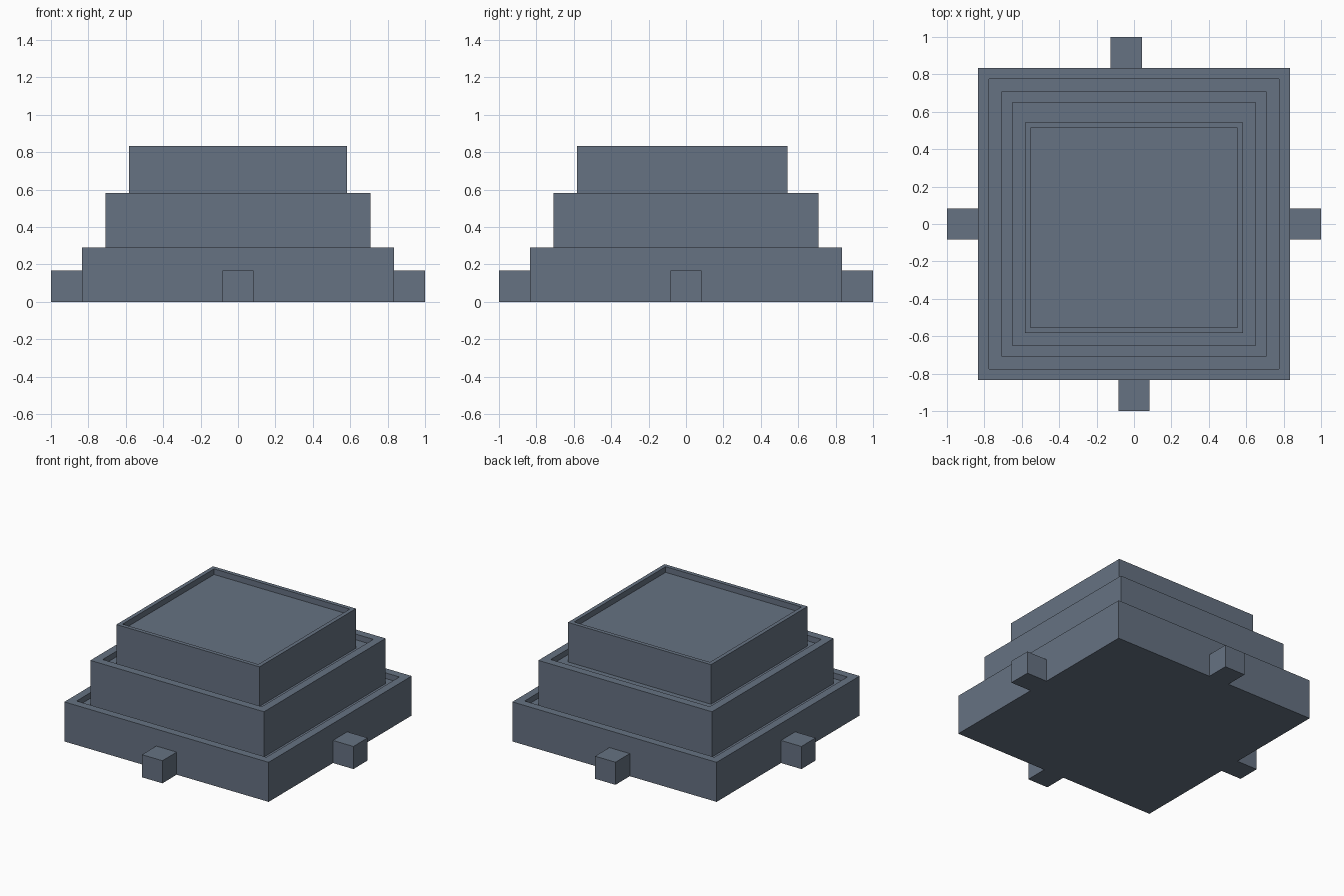
import bpy
import bmesh
from mathutils import Vector

if "Cube" in bpy.data.objects:
    bpy.data.objects.remove(bpy.data.objects["Cube"])

U = 1 / 24  # grid unit: the model is 48 units long

slate = bpy.data.materials.new("slate grey")
slate.diffuse_color = (0.133, 0.168, 0.223, 1)
slate.use_nodes = True
slate.node_tree.nodes["Principled BSDF"].inputs["Base Color"].default_value = slate.diffuse_color


def block(name, x0, x1, y0, y1, z0, z1, rim=0):
    """Box in grid units; a rim sinks the top by one unit inside it."""
    bm = bmesh.new()
    bmesh.ops.create_cube(bm, size=1)
    for v in bm.verts:
        v.co = Vector((x1 if v.co.x > 0 else x0,
                       y1 if v.co.y > 0 else y0,
                       z1 if v.co.z > 0 else z0)) * U
    if rim:
        bm.normal_update()
        top = max(bm.faces, key=lambda f: f.calc_center_median().z)
        bmesh.ops.inset_region(bm, faces=[top], thickness=rim * U)
        # vertical inner wall down to the sunken floor
        floor = bmesh.ops.extrude_discrete_faces(bm, faces=[top])["faces"][0]
        bmesh.ops.translate(bm, verts=floor.verts, vec=(0, 0, -U))
    bmesh.ops.recalc_face_normals(bm, faces=bm.faces)
    mesh = bpy.data.meshes.new(name)
    bm.to_mesh(mesh)
    bm.free()
    mesh.materials.append(slate)
    obj = bpy.data.objects.new(name, mesh)
    bpy.context.collection.objects.link(obj)
    return obj


# Three stacked trays, each standing on the sunken floor of the one below
block("lower_tier", -20, 20, -20, 20, 0, 7, rim=2)
block("middle_tier", -17, 17, -17, 17, 6, 14, rim=2)
block("upper_tier", -14, 14, -14, 13, 13, 20, rim=1)

# Small blocks on each side of the lower tier
block("left_block", -24, -20, -2, 2, 0, 4)
block("right_block", 20, 24, -2, 2, 0, 4)
block("front_block", -2, 2, -24, -20, 0, 4)
block("back_block", -3, 1, 20, 24, 0, 4)

# Middle recess is one unit shorter at the back
middle = bpy.data.objects["middle_tier"].data
for v in middle.vertices:
    if abs(v.co.y - 15 * U) < 0.001:
        v.co.y = 14 * U
